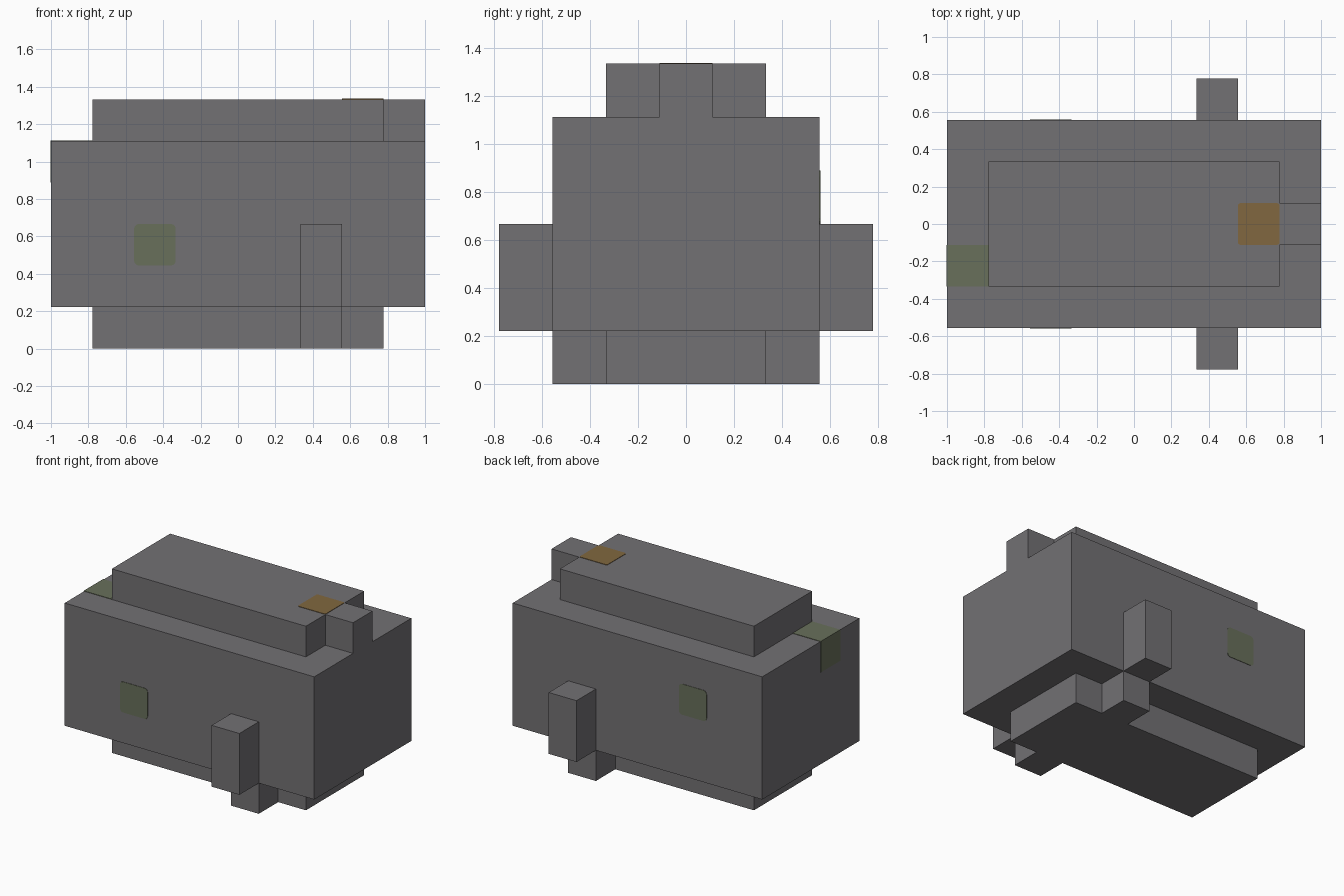
import bpy
import bmesh
from mathutils import Matrix, Vector

U = 2 / 9  # one block of the model
LIFT = 0.003  # how far painted plates stand off the surface

cube = bpy.data.objects.get("Cube")
if cube:
    bpy.data.objects.remove(cube, do_unlink=True)


def make_material(name, rgb):
    mat = bpy.data.materials.new(name)
    mat.use_nodes = True
    colour = (*rgb, 1)
    mat.diffuse_color = colour
    mat.node_tree.nodes["Principled BSDF"].inputs["Base Color"].default_value = colour
    return mat


grey = make_material("stone grey", (0.17, 0.164, 0.173))
green = make_material("moss green", (0.14, 0.162, 0.105))
orange = make_material("rust orange", (0.22, 0.137, 0.05))


def finish(bm, name, mat):
    bmesh.ops.recalc_face_normals(bm, faces=bm.faces)
    mesh = bpy.data.meshes.new(name)
    bm.to_mesh(mesh)
    bm.free()
    mesh.materials.append(mat)
    obj = bpy.data.objects.new(name, mesh)
    bpy.context.collection.objects.link(obj)
    return obj


def box(name, low, high, mat, round_axis=None, radius=0.025):
    """Box between two corners in blocks; edges along round_axis may be rounded."""
    low, high = Vector(low) * U, Vector(high) * U
    size = high - low
    bm = bmesh.new()
    bmesh.ops.create_cube(bm, size=1, matrix=Matrix.Translation((low + high) / 2)
                          @ Matrix.Diagonal((*size, 1)))
    if round_axis is not None:
        edges = [e for e in bm.edges
                 if abs((e.verts[0].co - e.verts[1].co)[round_axis]) > 1e-5]
        bmesh.ops.bevel(bm, geom=edges, offset=radius, segments=3,
                        profile=0.5, affect='EDGES')
    return finish(bm, name, mat)


def slab(name, half_outline, bottom, mat):
    """One block high slab whose outline is mirrored across y = 0."""
    outline = half_outline + [(x, -y) for x, y in reversed(half_outline)]
    bm = bmesh.new()
    face = bm.faces.new([bm.verts.new((x * U, y * U, bottom * U)) for x, y in outline])
    top = bmesh.ops.extrude_face_region(bm, geom=[face])["geom"]
    bmesh.ops.translate(bm, vec=(0, 0, U),
                        verts=[v for v in top if isinstance(v, bmesh.types.BMVert)])
    return finish(bm, name, mat)


# Main block
box("body", (-4.5, -2.5, 1), (4.5, 2.5, 5), grey)

# Raised top with a tab at one end, and base with a foot on each side
slab("top_slab", [(-3.5, 1.5), (3.5, 1.5), (3.5, 0.5), (4.5, 0.5)], 5, grey)
slab("base_slab", [(-3.5, 1.5), (1.5, 1.5), (1.5, 2.5), (2.5, 2.5),
                   (2.5, 1.5), (3.5, 1.5)], 0, grey)

# Upright posts on the front and back
for side, name in ((-1, "front_post"), (1, "back_post")):
    y = sorted((side * 2.5, side * 3.5))
    box(name, (1.5, y[0], 1), (2.5, y[1], 3), grey)

# Painted patches
t = LIFT / U
box("front_patch", (-2.5, -2.5 - t, 2), (-1.5, -2.5 + t, 3), green, 1)
box("back_patch", (-2.5, 2.5 - t, 3), (-1.5, 2.5 + t, 4), green, 1)
box("corner_patch_top", (-4.5, -1.5, 5 - t), (-3.5, -0.5, 5 + t), green)
box("corner_patch_end", (-4.5 - t, -1.5, 4), (-4.5 + t, -0.5, 5 + t), green)
box("top_patch", (2.5, -0.5, 6 - t), (3.5, 0.5, 6 + t), orange, 2, 0.012)
